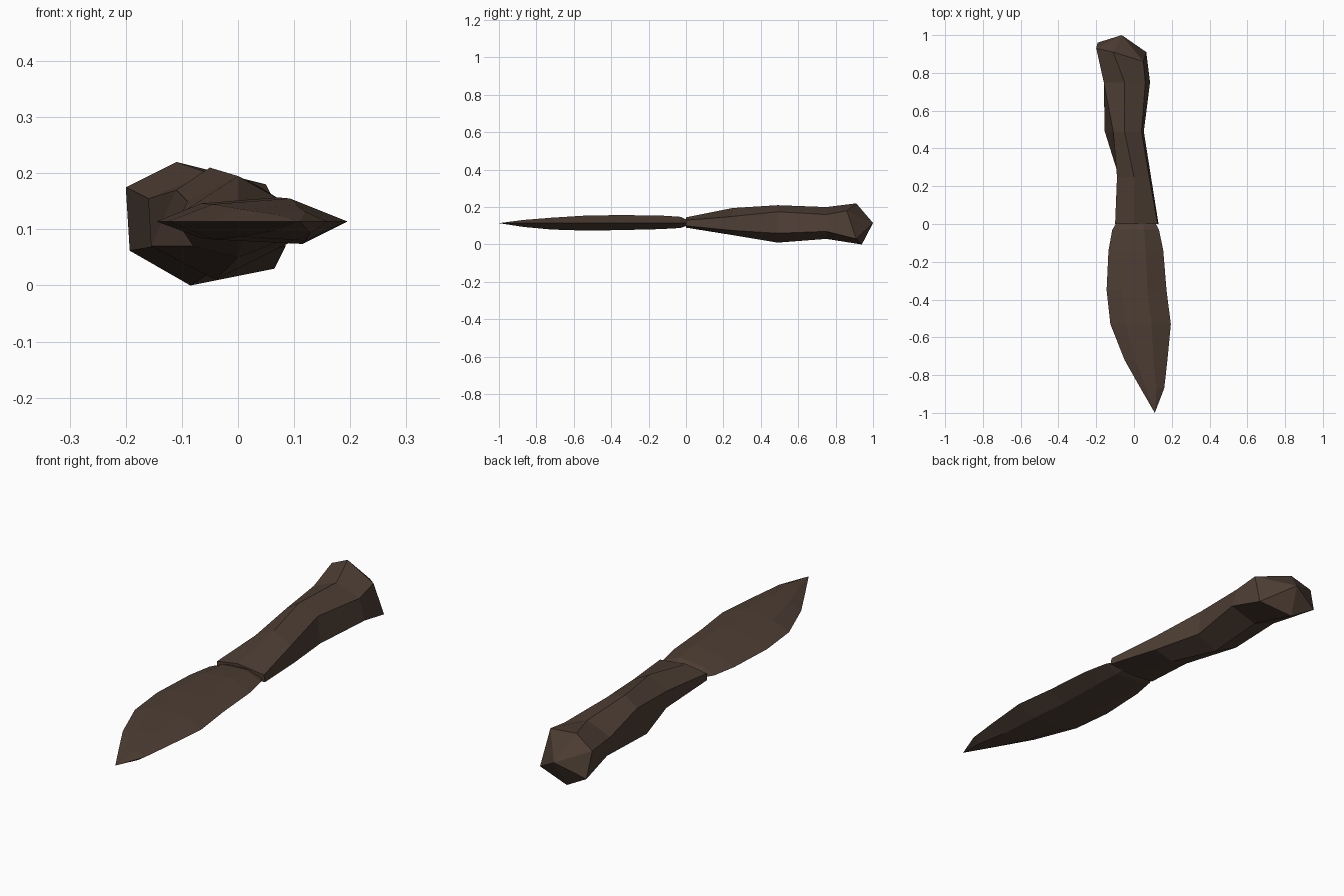
import bpy, bmesh

brown = bpy.data.materials.new("dark_brown")
brown.diffuse_color = (0.075, 0.048, 0.034, 1)


def loft(name, rings, tip):
    """Skin a row of equal-sized rings, cap the first and fan the last to a tip."""
    bm = bmesh.new()
    loops = [[bm.verts.new(p) for p in ring] for ring in rings]
    n = len(loops[0])
    for a, b in zip(loops, loops[1:]):
        for i in range(n):
            j = (i + 1) % n
            bm.faces.new((a[i], a[j], b[j], b[i]))
    bm.faces.new(loops[0])
    end = bm.verts.new(tip)
    for i in range(n):
        bm.faces.new((loops[-1][i], loops[-1][(i + 1) % n], end))
    bmesh.ops.recalc_face_normals(bm, faces=bm.faces)
    mesh = bpy.data.meshes.new(name)
    bm.to_mesh(mesh)
    bm.free()
    mesh.materials.append(brown)
    obj = bpy.data.objects.new(name, mesh)
    bpy.context.collection.objects.link(obj)
    return obj


# Handle: y, then (x, z) for top, upper right, lower right, bottom, lower left, upper left
sections = [
    (0.00, [(0.00, 0.145), (0.125, 0.13), (0.13, 0.10), (0.01, 0.09), (-0.10, 0.10), (-0.10, 0.13)]),
    (0.25, [(0.00, 0.195), (0.08, 0.15), (0.09, 0.075), (0.00, 0.05), (-0.08, 0.07), (-0.09, 0.15)]),
    (0.49, [(-0.05, 0.21), (0.04, 0.175), (0.052, 0.06), (-0.04, 0.01), (-0.155, 0.07), (-0.11, 0.17)]),
    (0.75, [(-0.05, 0.20), (0.06, 0.16), (0.085, 0.07), (-0.04, 0.03), (-0.145, 0.07), (-0.16, 0.155)]),
]
handle_rings = [[(x, y, z) for x, z in pts] for y, pts in sections]
# Slanted pommel ring
handle_rings.append([(-0.11, 0.91, 0.22), (0.05, 0.86, 0.18), (0.065, 0.91, 0.03),
                     (-0.085, 0.94, 0.0), (-0.193, 0.96, 0.062), (-0.20, 0.93, 0.175)])
loft("handle", handle_rings, (-0.065, 1.0, 0.115))

# Blade: y, left x, right x, top z, bottom z
stations = [
    (0.01, -0.09, 0.11, 0.130, 0.102),
    (-0.03, -0.115, 0.132, 0.148, 0.088),
    (-0.14, -0.135, 0.155, 0.155, 0.082),
    (-0.35, -0.145, 0.172, 0.157, 0.077),
    (-0.53, -0.125, 0.195, 0.155, 0.074),
    (-0.72, -0.05, 0.177, 0.143, 0.080),
    (-0.87, 0.035, 0.16, 0.131, 0.094),
]
EDGE = 0.114


def lens(y, left, right, top, bottom):
    def at(t, z, k):
        return (left + (right - left) * t, y, EDGE + (z - EDGE) * k)
    return [at(0, EDGE, 0), at(0.25, top, 0.75), at(0.68, top, 1),
            at(1, EDGE, 0), at(0.75, bottom, 1), at(0.25, bottom, 0.8)]


loft("blade", [lens(*s) for s in stations], (0.11, -1.0, EDGE))
